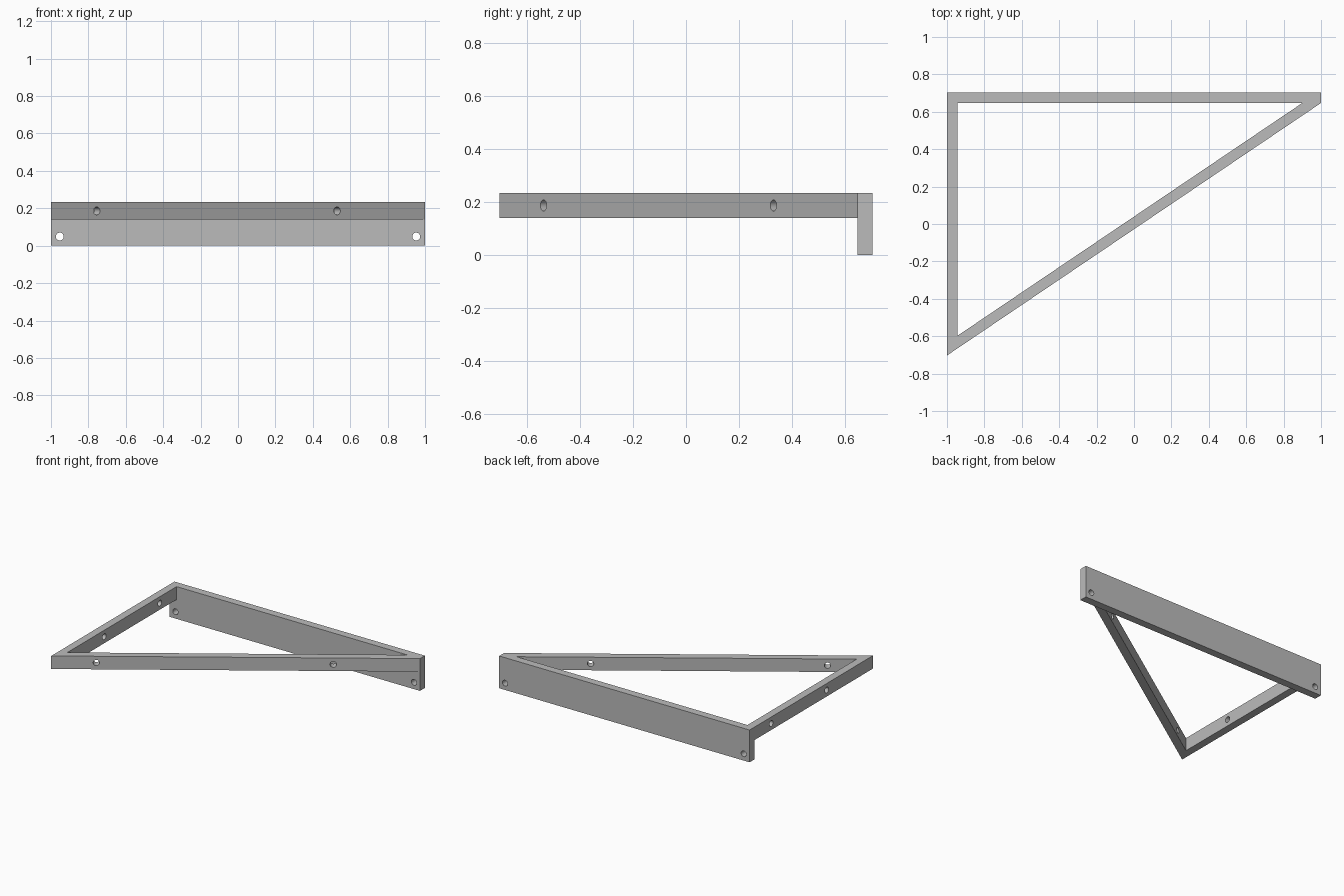
import bpy, bmesh, math
from mathutils import Vector

cube = bpy.data.objects.get("Cube")
if cube:
    bpy.data.objects.remove(cube, do_unlink=True)

HALF_Y, THICK = 0.703, 0.056
TOP, SHELF = 0.233, 0.139
INNER_Y = HALF_Y - THICK
HOLE_R = 0.021

grey = bpy.data.materials.new("plain grey")
grey.use_nodes = True
grey.diffuse_color = (0.5, 0.5, 0.5, 1)
grey.node_tree.nodes["Principled BSDF"].inputs["Base Color"].default_value = (0.5, 0.5, 0.5, 1)


def finish(name, bm):
    bmesh.ops.recalc_face_normals(bm, faces=bm.faces)
    mesh = bpy.data.meshes.new(name)
    bm.to_mesh(mesh)
    bm.free()
    mesh.materials.append(grey)
    obj = bpy.data.objects.new(name, mesh)
    bpy.context.collection.objects.link(obj)
    return obj


def prism(name, outline, z0, z1):
    """Extrude a plan outline between two heights."""
    bm = bmesh.new()
    face = bm.faces.new([bm.verts.new((x, y, z0)) for x, y in outline])
    ext = bmesh.ops.extrude_face_region(bm, geom=[face])
    verts = [g for g in ext["geom"] if isinstance(g, bmesh.types.BMVert)]
    bmesh.ops.translate(bm, verts=verts, vec=(0, 0, z1 - z0))
    return finish(name, bm)


def drill(name, centre, direction):
    """Cylindrical cutter through a rail."""
    bm = bmesh.new()
    bmesh.ops.create_cone(bm, cap_ends=True, segments=32, radius1=HOLE_R,
                          radius2=HOLE_R, depth=THICK * 2)
    obj = finish(name, bm)
    obj.rotation_euler = Vector(direction).to_track_quat('Z', 'Y').to_euler()
    obj.location = centre
    return obj


def combine(obj, other, operation):
    """Apply a boolean, then remove the helper."""
    other.hide_render = True
    bpy.context.view_layer.objects.active = obj
    mod = obj.modifiers.new("bool", 'BOOLEAN')
    mod.operation, mod.solver, mod.object = operation, 'EXACT', other
    bpy.ops.object.modifier_apply(modifier=mod.name)
    bpy.data.objects.remove(other, do_unlink=True)


# Triangular shelf frame: one solid plan with a triangular opening
slope = (INNER_Y + HALF_Y) / 2
rise = THICK * math.hypot(1, slope)
left_x = THICK - 1


def brace_y(x):
    return -HALF_Y + (x + 1) * slope


frame = prism("triangular_bracket_frame",
              [(-1, -HALF_Y), (1, INNER_Y), (1, HALF_Y), (-1, HALF_Y)], SHELF, TOP)
opening = prism("opening_cutter",
                [(left_x, brace_y(left_x) + rise), (1 - rise / slope, INNER_Y),
                 (left_x, INNER_Y)], SHELF - 0.1, TOP + 0.1)
combine(frame, opening, 'DIFFERENCE')

# Deeper back rail
back = prism("back_rail", [(-1, INNER_Y), (1, INNER_Y), (1, HALF_Y), (-1, HALF_Y)], 0, TOP)
combine(frame, back, 'UNION')

# Screw holes: back rail, side rail, diagonal brace
mid_z = (SHELF + TOP) / 2
normal = Vector((-slope, 1, 0)).normalized()
holes = [((x, HALF_Y - THICK / 2, 0.049), (0, 1, 0)) for x in (-0.953, 0.953)]
holes += [((-1 + THICK / 2, y, mid_z), (1, 0, 0)) for y in (-0.177, 0.456)]
holes += [(Vector((x, brace_y(x), mid_z)) + normal * THICK / 2, normal) for x in (-0.755, 0.53)]
for centre, direction in holes:
    combine(frame, drill("hole_cutter", centre, direction), 'DIFFERENCE')

# Smooth hole walls, keep the rails crisp
bpy.ops.object.select_all(action='DESELECT')
frame.select_set(True)
bpy.context.view_layer.objects.active = frame
bpy.ops.object.shade_smooth_by_angle(angle=math.radians(30))
